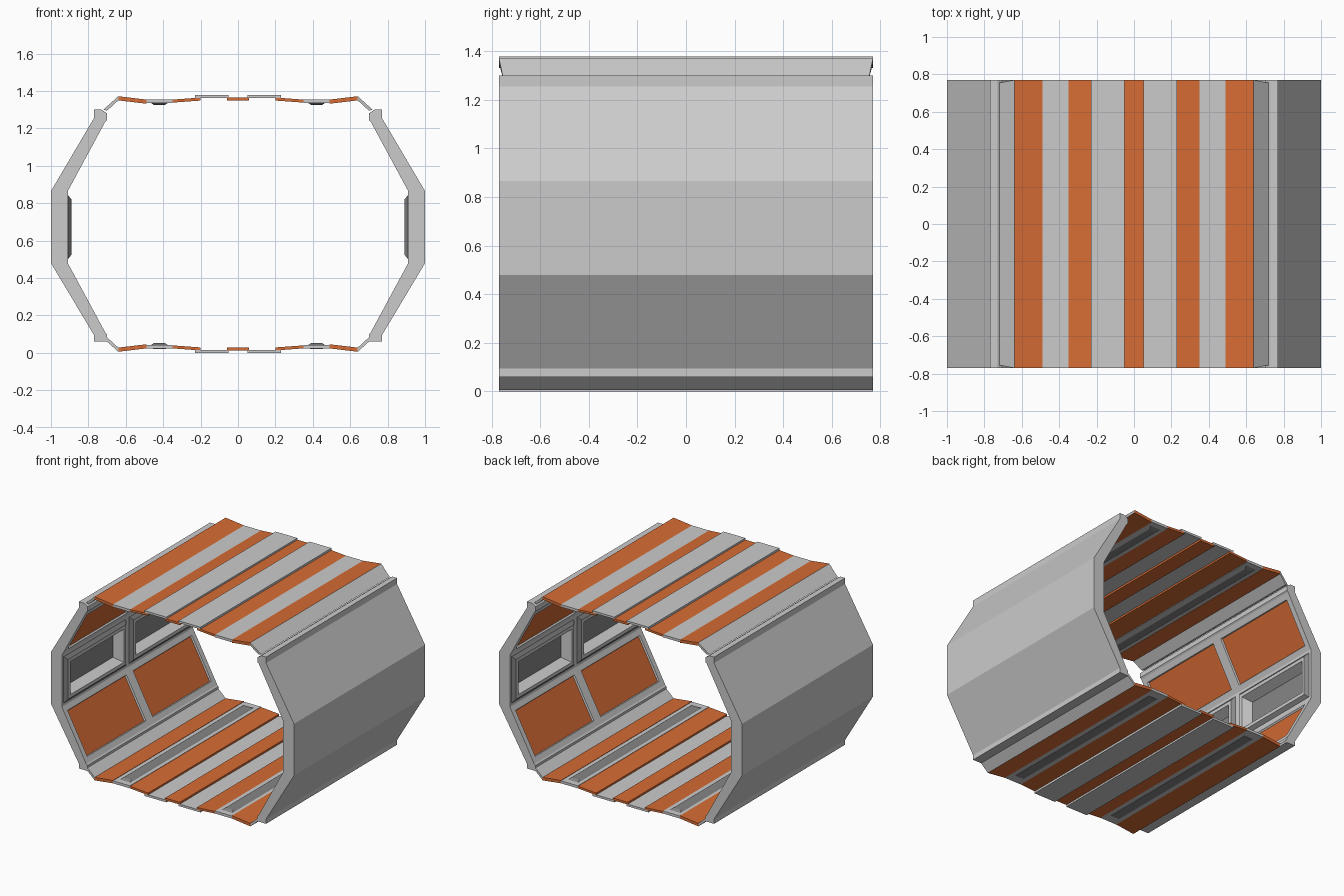
import bpy, bmesh

if "Cube" in bpy.data.objects:
    bpy.data.objects.remove(bpy.data.objects["Cube"])

HALF = 0.77      # half length along y
TOP = 1.378      # overall height


def material(name, rgb):
    m = bpy.data.materials.new(name)
    m.use_nodes = True
    m.diffuse_color = (*rgb, 1)
    m.node_tree.nodes["Principled BSDF"].inputs["Base Color"].default_value = (*rgb, 1)
    return m


MATS = [material("light grey", (0.6, 0.6, 0.6)),
        material("orange", (0.68, 0.15, 0.035)),
        material("dark grey", (0.24, 0.24, 0.24))]
GREY, ORANGE, DARK = range(3)


def finish(bm, name):
    mesh = bpy.data.meshes.new(name)
    bm.to_mesh(mesh)
    bm.free()
    for m in MATS:
        mesh.materials.append(m)
    obj = bpy.data.objects.new(name, mesh)
    bpy.context.collection.objects.link(obj)


def prism(profile, stations, ends=None):
    """Loft an x-z profile through y stations; ends gives a half length per point."""
    bm = bmesh.new()
    n = len(profile)
    rings = []
    for y in stations:
        rings.append([bm.verts.new((x, y * (ends[i] if ends else HALF), z))
                      for i, (x, z) in enumerate(profile)])
    for a, b in zip(rings, rings[1:]):
        for i in range(n):
            j = (i + 1) % n
            bm.faces.new((a[i], a[j], b[j], b[i]))
    bm.faces.new(rings[0])
    bm.faces.new(rings[-1])
    bmesh.ops.recalc_face_normals(bm, faces=bm.faces)
    return bm


def strip(name, profile, mat, sx, floor, ends=None):
    pts = [(sx * x, TOP - z if floor else z) for x, z in profile]
    bm = prism(pts, (-1, 1), ends)
    for f in bm.faces:
        f.material_index = mat
    finish(bm, name)


def slab(x0, z0, x1, z1, t):
    return [(x0, z0), (x1, z1), (x1, z1 - t), (x0, z0 - t)]


def inset(bm, faces, width, depth, rim):
    """Inset faces, colouring the new border."""
    res = bmesh.ops.inset_individual(bm, faces=faces, thickness=width,
                                     depth=depth, use_even_offset=True)
    for f in res["faces"]:
        f.material_index = rim


# Side walls: bent shell, two bays long, with inset panels and windows
WALL = [(1, .48), (1, .865), (.77, 1.255), (.77, 1.30), (.73, 1.30), (.70, 1.28),
        (.70, 1.245), (.71, 1.235), (.91, .865), (.91, .48), (.71, .11),
        (.70, .10), (.70, .06), (.77, .06), (.77, .095)]

for side, sx in (("left", 1), ("right", -1)):
    bm = prism([(sx * x, z) for x, z in WALL], (-1, 0, 1))
    bm.faces.ensure_lookup_table()
    inner = [f for f in bm.faces if f.normal.x * sx < -0.5 and f.calc_area() > 0.2]
    windows = [f for f in inner if abs(f.normal.z) < 0.1]
    panels = [f for f in inner if abs(f.normal.z) > 0.1]

    # Sloped panels
    inset(bm, panels, 0.04, 0, GREY)
    inset(bm, panels, 0.004, -0.012, GREY)
    for f in panels:
        f.material_index = ORANGE

    # Window frames and recesses
    inset(bm, windows, 0.02, 0, GREY)
    inset(bm, windows, 0.025, 0.02, DARK)
    inset(bm, windows, 0.025, 0, GREY)
    inset(bm, windows, 0.03, -0.07, GREY)
    for f in windows:
        f.material_index = DARK
    finish(bm, side + "_wall")


# Roof and floor: the same stepped strips, flipped for the floor
CENTRE = slab(-.06, 1.365, .06, 1.365, .017)
HALF_STRIPS = [
    ("raised_panel", slab(.05, TOP, .23, TOP, .016), GREY),
    ("inner_stripe", slab(.20, 1.365, .35, 1.354, .016), ORANGE),
    ("light_channel", slab(.35, 1.354, .49, 1.354, .019), GREY),
    ("outer_stripe", slab(.49, 1.354, .64, 1.372, .022), ORANGE),
]
SKIRT = [(.64, 1.372), (.72, 1.30), (.70, 1.295), (.64, 1.35)]

for level, floor in (("roof", False), ("floor", True)):
    strip(level + "_centre_stripe", CENTRE, ORANGE, 1, floor)
    for side, sx in (("left", 1), ("right", -1)):
        tag = f"{level}_{side}_"
        for name, profile, mat in HALF_STRIPS:
            strip(tag + name, profile, mat, sx, floor)
        taper = None if floor else [HALF, .755, .755, HALF]
        strip(tag + "skirt", SKIRT, GREY, sx, floor, taper)

        # Bevelled dark strip on the inside face
        lens = [(.375, 1.336), (.465, 1.336), (.45, 1.326), (.39, 1.326)]
        strip(tag + "inner_lens", lens, DARK, sx, floor, [.73, .73, .70, .70])
        if floor:
            strip(tag + "outer_plate", slab(.385, 1.356, .455, 1.356, .004),
                  DARK, sx, floor, [.70] * 4)
